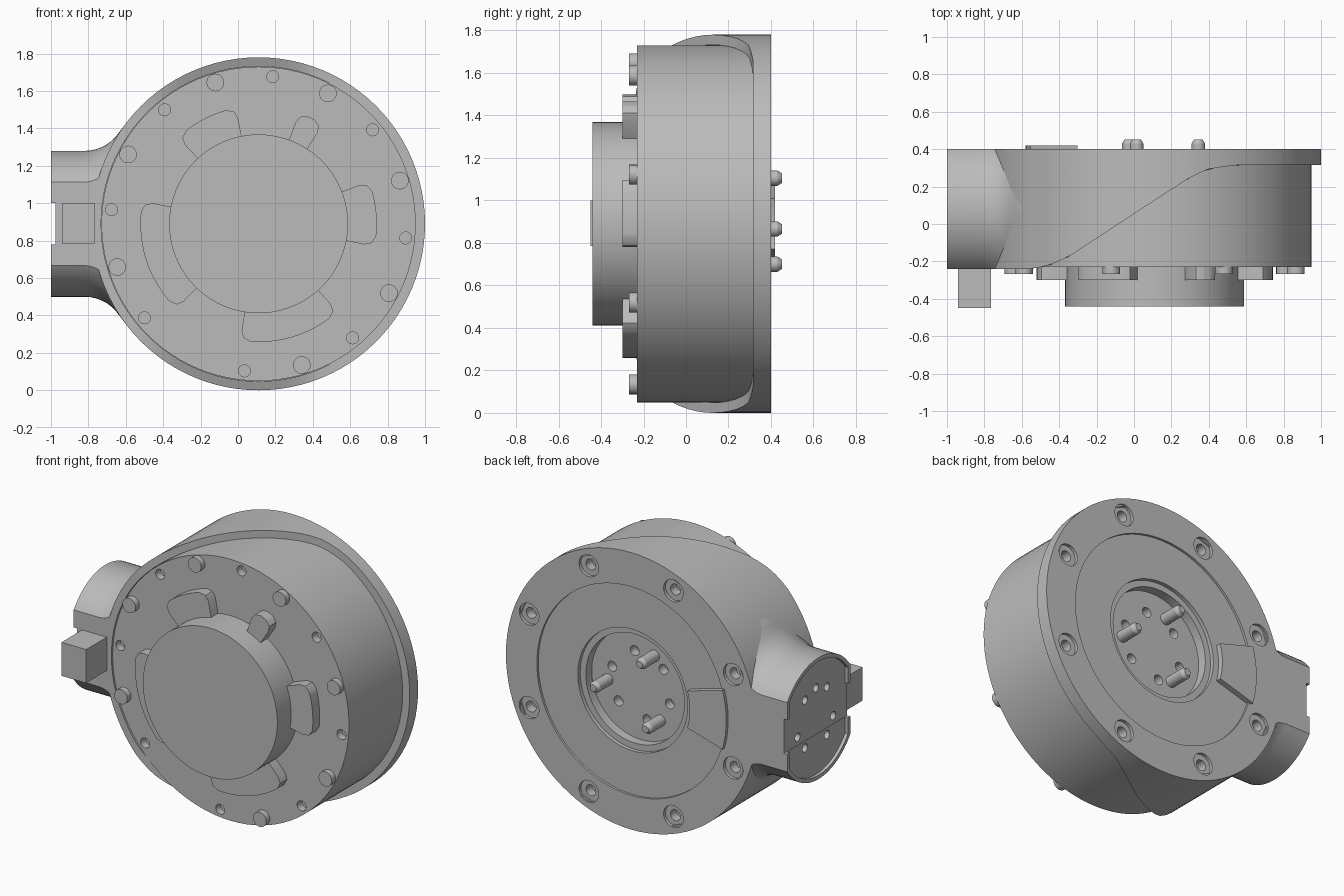
import bpy, bmesh
from math import sin, cos, radians, pi
from mathutils import Vector

cube = bpy.data.objects.get("Cube")
if cube:
    bpy.data.objects.remove(cube)

CX, CZ = 0.11, 0.89      # housing axis
NECK_Y = 0.08            # neck axis

grey = bpy.data.materials.new("plain grey")
grey.use_nodes = True
grey.diffuse_color = (0.5, 0.5, 0.5, 1)
grey.node_tree.nodes["Principled BSDF"].inputs["Base Color"].default_value = (0.5, 0.5, 0.5, 1)


def make(name, bm):
    bmesh.ops.remove_doubles(bm, verts=bm.verts, dist=0.0001)
    bmesh.ops.recalc_face_normals(bm, faces=bm.faces)
    mesh = bpy.data.meshes.new(name)
    bm.to_mesh(mesh)
    bm.free()
    mesh.materials.append(grey)
    obj = bpy.data.objects.new(name, mesh)
    bpy.context.collection.objects.link(obj)
    return obj


def lathe(name, profile, centres=((CX, 0, CZ),), axis="y", n=96, closed=False):
    """Revolve (radius, along) points about an axis, once per centre."""
    bm = bmesh.new()
    for c in centres:
        rings = []
        for r, t in profile:
            ring = []
            for i in range(n):
                u, w = r * cos(2 * pi * i / n), r * sin(2 * pi * i / n)
                p = (u, t, w) if axis == "y" else (t, u, w)
                ring.append(bm.verts.new(Vector(c) + Vector(p)))
            rings.append(ring)
        pairs = list(zip(rings, rings[1:]))
        if closed:
            pairs.append((rings[-1], rings[0]))
        for a, b in pairs:
            for i in range(n):
                j = (i + 1) % n
                bm.faces.new((a[i], a[j], b[j], b[i]))
    return make(name, bm)


def rod(name, r, a, b, centres=((CX, 0, CZ),), axis="y", n=24):
    return lathe(name, [(0, a), (r, a), (r, b), (0, b)], centres, axis, n)


def box(name, lo, hi):
    bm = bmesh.new()
    bmesh.ops.create_cube(bm, size=1)
    for v in bm.verts:
        v.co = [l + (h - l) * (k + 0.5) for l, h, k in zip(lo, hi, v.co)]
    return make(name, bm)


def cut(obj, tool, op="DIFFERENCE"):
    mod = obj.modifiers.new("cut", "BOOLEAN")
    mod.operation, mod.object, mod.solver = op, tool, "EXACT"
    bpy.context.view_layer.objects.active = obj
    bpy.ops.object.modifier_apply(modifier=mod.name)
    bpy.data.objects.remove(tool)


def around(radius, angles):
    return [(CX + radius * cos(radians(a)), 0, CZ + radius * sin(radians(a))) for a in angles]


def prism(name, points, y0, y1):
    """Extrude a front outline of (radius, degrees) points from y0 to y1."""
    bm = bmesh.new()
    ends = [[bm.verts.new((CX + r * cos(radians(a)), y, CZ + r * sin(radians(a))))
             for r, a in points] for y in (y0, y1)]
    for end in ends:
        bm.faces.new(end)
    for i in range(len(points)):
        j = (i + 1) % len(points)
        bm.faces.new((ends[0][i], ends[0][j], ends[1][j], ends[1][i]))
    return make(name, bm)


# Drum with rear flange and stepped rear recess
drum = lathe("drum", [(0, -.23), (.84, -.23), (.84, .315), (.89, .315), (.89, .4), (.67, .4),
                      (.67, .385), (.39, .385), (.39, .36), (.35, .36), (.35, .3), (0, .3)])
eighths = [22.5 + 45 * k for k in range(8)]
cut(drum, rod("counterbores", .07, .38, .45, around(.785, eighths)))
cut(drum, rod("screw_holes", .035, .32, .39, around(.785, eighths)))
cut(drum, rod("hub_holes", .032, .24, .35, around(.215, [18 + 60 * k for k in range(6)])))
cut(drum, rod("front_holes", .032, -.3, -.18, around(.79, [39.5 + 45 * k for k in range(8)])))

# Outer shell whose front edge sweeps back across the drum
sweep = [(-2, -.24), (-.55, -.24), (-.45, -.22), (-.35, -.175), (.3, .25),
         (.4, .295), (.55, .315), (2, .315)]


def edge_y(x):
    for (x0, y0), (x1, y1) in zip(sweep, sweep[1:]):
        if x <= x1:
            return y0 + (y1 - y0) * (x - x0) / (x1 - x0)


shell = lathe("shell", [(.842, -.24), (.89, -.24), (.89, .39), (.842, .39)], closed=True)
for v in shell.data.vertices:
    if v.co.y < 0:
        v.co.y = edge_y(v.co.x)

# Flared neck, flattened front and back
flare = [(.39 + .22 * (1 - cos(radians(a))), -.82 + .22 * sin(radians(a))) for a in range(0, 58, 8)]
neck = lathe("neck", [(0, -1), (.39, -1)] + flare + [(.53, -.605), (.56, -.56), (0, -.56)],
             [(0, NECK_Y, CZ)], "x")
cut(neck, box("slab", (-2, -.24, 0), (1, .4, 2)), "INTERSECT")
cut(neck, rod("drum_clearance", .86, -1, 1, n=96))
socket = rod("socket", .365, -1.1, -.98, [(0, NECK_Y, CZ)], "x", 96)
cut(socket, box("socket_slab", (-2, -.215, 0), (1, .375, 2)), "INTERSECT")
cut(neck, socket)
cut(neck, box("notch", (-1.1, -1, CZ - .11), (-.976, 1, CZ + .11)))
holes = [(0, NECK_Y + .19 * cos(radians(a)), CZ + .19 * sin(radians(a)))
         for a in (54, 90, 126, 198, 234, 306, 342)]
cut(neck, rod("end_holes", .026, -1.1, -.92, holes, "x"))

# Square key on the neck front
key = box("key_block", (-.94, -.45, .785), (-.765, -.2, 1.0))

# Front boss and the rounded pads around it
rod("front_boss", .478, -.44, -.2, n=96)
pads = [("upper_pad", 101, 133), ("right_pad", -11, 21), ("lower_pad", 261, 312),
        ("left_pad", 169, 226), ("small_pad", 57, 70)]
for name, a0, a1 in pads:
    R, inner = .632, .45
    lead = min(5, (a1 - a0) * .35)
    steps = 12
    arc = [(R, a0 + lead + (a1 - a0 - 2 * lead) * i / steps) for i in range(steps + 1)]
    start = [(inner, a0), (R - .055, a0), (R - .018, a0 + lead * .28)]
    end = [(R - .018, a1 - lead * .28), (R - .055, a1), (inner, a1)]
    prism(name, start + arc + end, -.3, -.2)

# Front bolts, with one position left empty
rod("front_bolts", .047, -.268, -.2, around(.79, [17 + 45 * k for k in range(8) if k != 5]))

# Rear dowel pins with chamfered tips
lathe("rear_pins", [(0, .28), (.036, .28), (.036, .43), (.022, .452), (0, .452)],
      around(.235, (114, 234, 354)), n=24)

# Rear fan-shaped tab
fan = [164 + 4 * i for i in range(9)]
prism("rear_tab", [(.69, a) for a in fan] + [(.43, a) for a in reversed(fan)], .37, .42)

# Smooth shading with sharp edges kept
bpy.ops.object.select_all(action="DESELECT")
for obj in bpy.context.collection.objects:
    if obj.type == "MESH" and obj.data.materials and obj.data.materials[0] == grey:
        obj.select_set(True)
        bpy.context.view_layer.objects.active = obj
bpy.ops.object.shade_smooth_by_angle(angle=radians(30))
